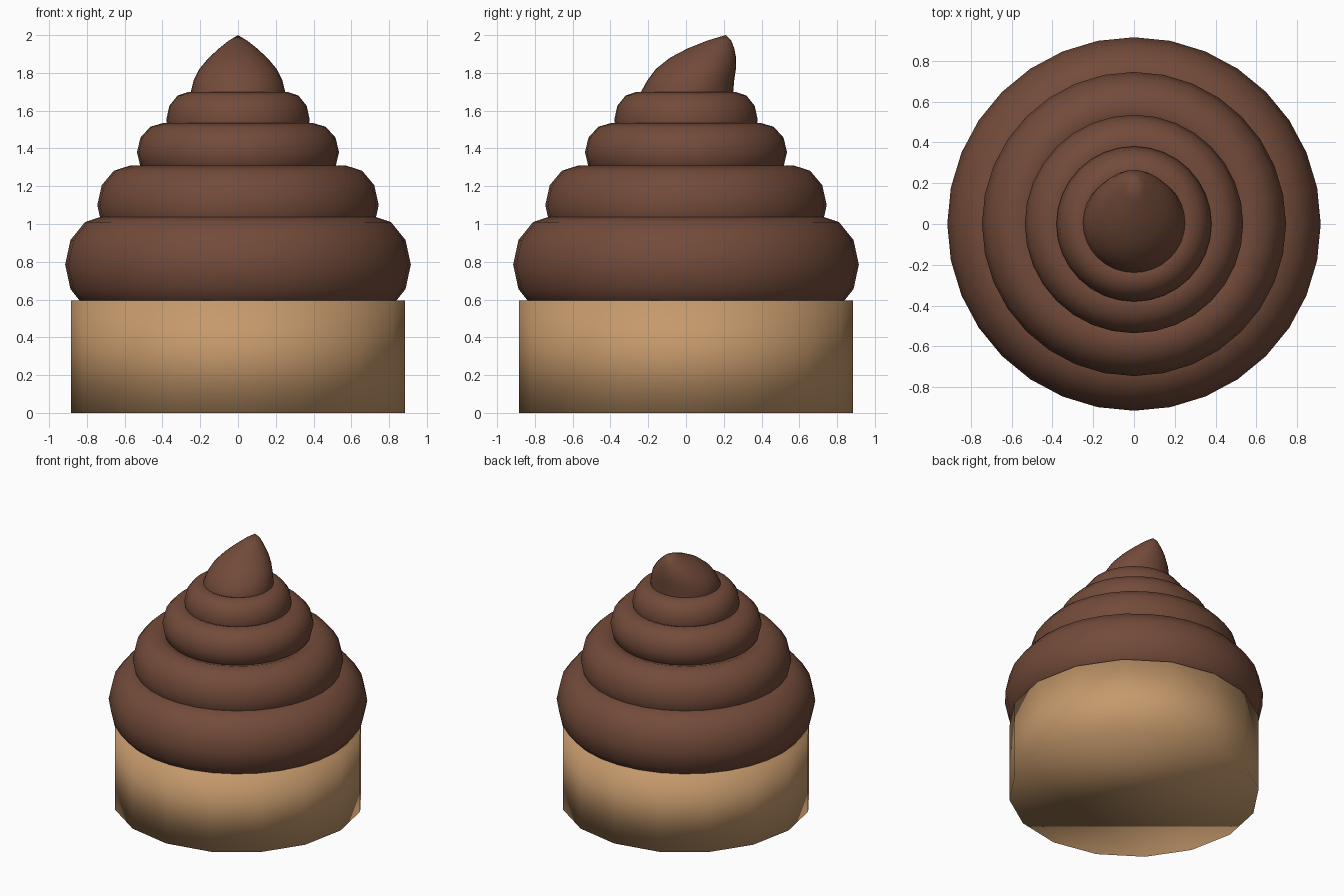
import bpy, bmesh
from math import cos, sin, tau

if "Cube" in bpy.data.objects:
    bpy.data.objects.remove(bpy.data.objects["Cube"])


def material(name, rgb):
    m = bpy.data.materials.new(name)
    m.diffuse_color = (*rgb, 1)
    m.use_nodes = True
    m.node_tree.nodes["Principled BSDF"].inputs["Base Color"].default_value = m.diffuse_color
    return m


def finish(obj, name, mat):
    obj.name = name
    obj.data.materials.append(mat)
    for p in obj.data.polygons:
        p.use_smooth = True


cake = material("cake", (0.56, 0.32, 0.15))
chocolate = material("chocolate", (0.17, 0.07, 0.042))

# Cake base: 16-sided drum, softly shaded right over its rims
BASE_H = 0.595
bpy.ops.mesh.primitive_cylinder_add(vertices=16, radius=0.885, depth=BASE_H,
                                    location=(0, 0, BASE_H / 2))
finish(bpy.context.object, "cake_base", cake)

# Frosting layers: ring radius, tube width, tube height, centre z
layers = [
    (0.705, 0.21, 0.26, 0.785),
    (0.570, 0.175, 0.21, 1.10),
    (0.395, 0.14, 0.155, 1.38),
    (0.260, 0.12, 0.15, 1.55),
]
for i, (r, w, h, z) in enumerate(layers, 1):
    bpy.ops.mesh.primitive_torus_add(major_radius=r, minor_radius=w,
                                     major_segments=32, minor_segments=12,
                                     location=(0, 0, z))
    obj = bpy.context.object
    for v in obj.data.vertices:
        v.co.z *= h / w
    finish(obj, f"frosting_layer_{i}", chocolate)

# Frosting tip leaning backwards: z, half width, front y, back y
sections = [
    (1.56, 0.24, -0.24, 0.24),
    (1.70, 0.25, -0.238, 0.25),
    (1.76, 0.235, -0.205, 0.255),
    (1.82, 0.205, -0.16, 0.264),
    (1.88, 0.155, -0.085, 0.265),
    (1.93, 0.10, 0.01, 0.255),
    (1.97, 0.05, 0.11, 0.24),
]
N = 32
bm = bmesh.new()
rings = []
for z, rx, y0, y1 in sections:
    cy, ry = (y0 + y1) / 2, (y1 - y0) / 2
    rings.append([bm.verts.new((rx * cos(tau * k / N), cy + ry * sin(tau * k / N), z))
                  for k in range(N)])
apex = bm.verts.new((0, 0.21, 2.0))
for a, b in zip(rings, rings[1:]):
    for k in range(N):
        j = (k + 1) % N
        bm.faces.new((a[k], a[j], b[j], b[k]))
for k in range(N):
    bm.faces.new((rings[-1][k], rings[-1][(k + 1) % N], apex))
bm.faces.new(rings[0][::-1])
mesh = bpy.data.meshes.new("frosting_tip")
bm.to_mesh(mesh)
bm.free()
tip = bpy.data.objects.new("frosting_tip", mesh)
bpy.context.collection.objects.link(tip)
finish(tip, "frosting_tip", chocolate)
